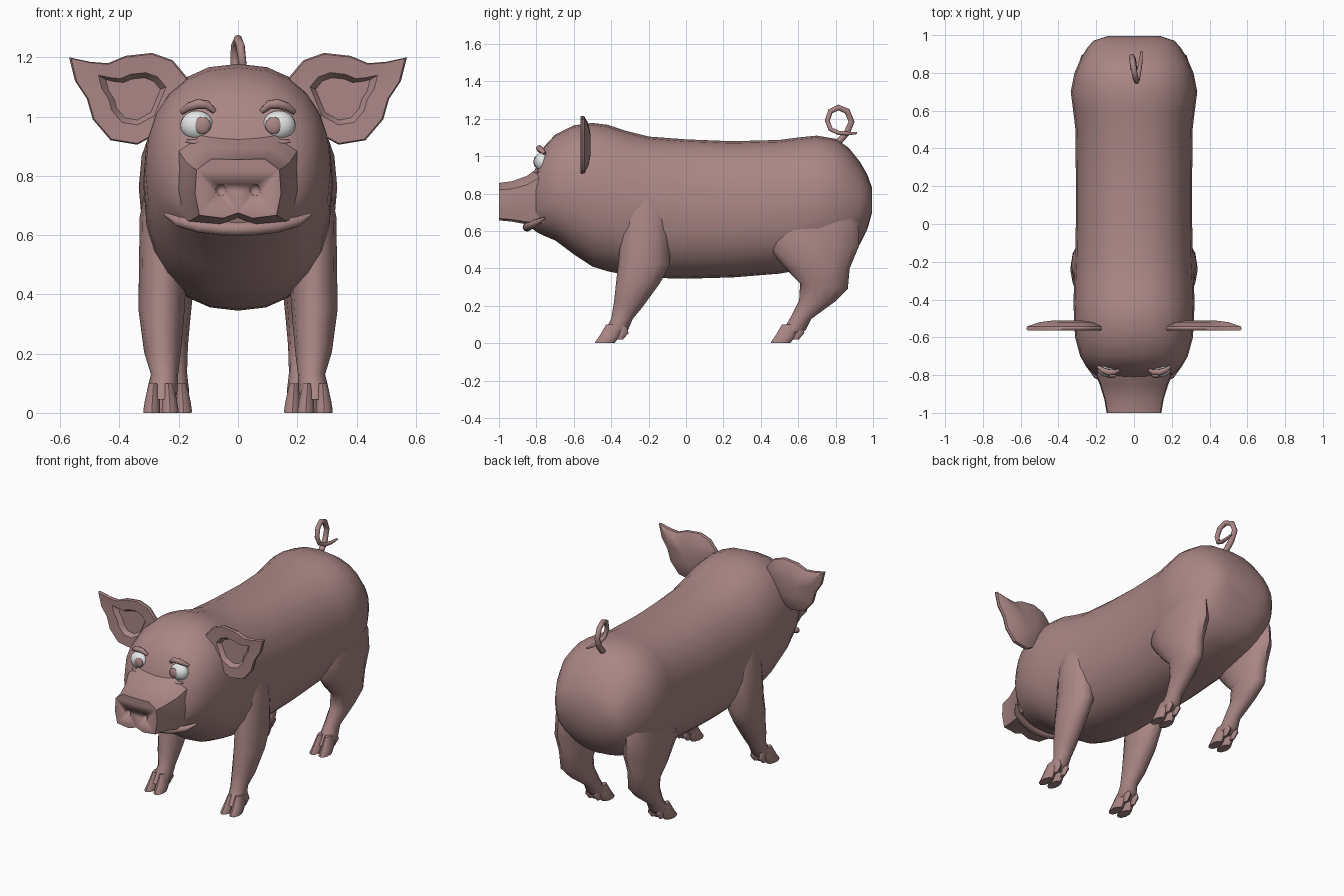
import bpy, bmesh, math
from mathutils import Vector


def material(name, rgb):
    m = bpy.data.materials.new(name)
    m.diffuse_color = (*rgb, 1)
    return m


PINK = material("dusty pink", (0.40, 0.24, 0.235))
WHITE = material("eye white", (0.80, 0.82, 0.81))


def finish(ob, mat, angle=40):
    ob.data.materials.append(mat)
    bpy.ops.object.select_all(action='DESELECT')
    ob.select_set(True)
    bpy.context.view_layer.objects.active = ob
    bpy.ops.object.shade_smooth_by_angle(angle=math.radians(angle))
    return ob


def loft(name, rings, mat=PINK, angle=40):
    """Skin a list of equal-length point rings and cap both ends."""
    bm = bmesh.new()
    vs = [[bm.verts.new(p) for p in r] for r in rings]
    n = len(vs[0])
    for a, b in zip(vs, vs[1:]):
        for i in range(n):
            j = (i + 1) % n
            bm.faces.new((a[i], a[j], b[j], b[i]))
    bm.faces.new(vs[0])
    bm.faces.new(vs[-1])
    bmesh.ops.recalc_face_normals(bm, faces=bm.faces)
    me = bpy.data.meshes.new(name)
    bm.to_mesh(me)
    bm.free()
    ob = bpy.data.objects.new(name, me)
    bpy.context.collection.objects.link(ob)
    return finish(ob, mat, angle)


def tube(name, pts, radii, mat=PINK):
    cu = bpy.data.curves.new(name, 'CURVE')
    cu.dimensions = '3D'
    cu.bevel_depth = 1
    cu.bevel_resolution = 2
    cu.use_fill_caps = True
    sp = cu.splines.new('POLY')
    sp.points.add(len(pts) - 1)
    for p, co, r in zip(sp.points, pts, radii):
        p.co = (*co, 1)
        p.radius = r
    ob = bpy.data.objects.new(name, cu)
    bpy.context.collection.objects.link(ob)
    bpy.ops.object.select_all(action='DESELECT')
    ob.select_set(True)
    bpy.context.view_layer.objects.active = ob
    bpy.ops.object.convert(target='MESH')
    return finish(bpy.context.object, mat, 60)


def ball(name, loc, scale, mat, seg=20):
    bpy.ops.mesh.primitive_uv_sphere_add(segments=seg, ring_count=seg // 2, location=loc)
    ob = bpy.context.object
    ob.name = name
    ob.scale = scale
    return finish(ob, mat, 60)


def spow(v, e):
    return math.copysign(abs(v) ** e, v)


def body_ring(y, lo, hi, w, n=24, e=2 / 2.3):
    c, h = (lo + hi) / 2, (hi - lo) / 2
    return [(w * spow(math.cos(t), e), y, c + h * spow(math.sin(t), e))
            for t in (math.tau * i / n for i in range(n))]


def leg_ring(s, yf, zf, yb, zb, xc, hw, n=12):
    """Oval spanning a front point and a back point."""
    f, b = Vector((s * xc, yf, zf)), Vector((s * xc, yb, zb))
    mid, half = (f + b) / 2, (f - b) / 2
    return [mid + half * math.cos(t) + Vector((hw * math.sin(t), 0, 0))
            for t in (math.tau * i / n for i in range(n))]


# Torso and head in one skin: y, bottom, top, half width
loft("body", [body_ring(*r) for r in [
    (-0.83, 0.62, 0.86, 0.14), (-0.80, 0.595, 0.95, 0.205), (-0.76, 0.575, 1.05, 0.25),
    (-0.70, 0.55, 1.115, 0.285), (-0.60, 0.475, 1.165, 0.312), (-0.50, 0.41, 1.178, 0.318),
    (-0.42, 0.385, 1.168, 0.32), (-0.32, 0.365, 1.135, 0.318), (-0.20, 0.35, 1.105, 0.312),
    (0.0, 0.345, 1.09, 0.308), (0.25, 0.352, 1.08, 0.308), (0.50, 0.372, 1.087, 0.31),
    (0.60, 0.39, 1.10, 0.322), (0.70, 0.41, 1.11, 0.335), (0.80, 0.44, 1.093, 0.315),
    (0.87, 0.47, 1.045, 0.285), (0.93, 0.53, 0.97, 0.25), (0.97, 0.61, 0.90, 0.215),
    (0.995, 0.70, 0.83, 0.14)]], angle=60)

# Snout: faceted nose outline swept back into the face
half = [(0, 0.675), (0.05, 0.657), (0.13, 0.667), (0.145, 0.74), (0.14, 0.82), (0.09, 0.857), (0, 0.855)]
nose = half + [(-x, z) for x, z in half[-2:0:-1]]


def nose_ring(y, kx, kz, cz):
    return [(x * kx, y, cz + (z - 0.757) * kz) for x, z in nose]


snout = loft("snout", [nose_ring(-1.0, 1, 1, 0.757), nose_ring(-0.93, 1.08, 1.08, 0.758),
                       nose_ring(-0.85, 1.25, 1.3, 0.765), nose_ring(-0.79, 1.42, 1.55, 0.785),
                       nose_ring(-0.68, 1.6, 1.8, 0.80)])

# Nostrils cut into the nose
for s in (1, -1):
    cutter = ball("nostril_cutter", (s * 0.057, -1.0, 0.752), (0.02, 0.025, 0.02), PINK, 12)
    cutter.hide_render = True
    cutter.hide_set(True)
    mod = snout.modifiers.new("nostril", 'BOOLEAN')
    mod.operation = 'DIFFERENCE'
    mod.object = cutter

# Lower lip and mouth corners
lip = [(0.245, -0.755, 0.67), (0.20, -0.80, 0.645), (0.13, -0.83, 0.63), (0.06, -0.845, 0.623)]
tube("lower_lip", lip + [(0, -0.85, 0.62)] + [(-x, y, z) for x, y, z in lip[::-1]],
     [0.006, 0.018, 0.023, 0.024, 0.024, 0.024, 0.023, 0.018, 0.006])

# Ear outline in x, z
ear = [(0.17, 1.13), (0.22, 1.19), (0.29, 1.215), (0.38, 1.205), (0.44, 1.18), (0.50, 1.185),
       (0.57, 1.20), (0.55, 1.12), (0.51, 1.06), (0.49, 0.99), (0.43, 0.92), (0.34, 0.905), (0.24, 0.96)]


def ear_ring(s, y, k):
    return [(s * (0.34 + (x - 0.34) * k), y, 1.06 + (z - 1.06) * k) for x, z in ear]


# Leg profiles: front y, z, back y, z, centre x, half width
FRONT_LEG = [(-0.30, 0.82, -0.14, 0.82, 0.25, 0.05), (-0.345, 0.66, -0.09, 0.66, 0.252, 0.08),
             (-0.36, 0.45, -0.085, 0.42, 0.255, 0.08), (-0.37, 0.36, -0.14, 0.32, 0.258, 0.077),
             (-0.385, 0.22, -0.235, 0.19, 0.255, 0.062), (-0.40, 0.13, -0.285, 0.13, 0.248, 0.046),
             (-0.43, 0.075, -0.31, 0.07, 0.256, 0.052), (-0.45, 0.045, -0.35, 0.045, 0.258, 0.045)]
BACK_LEG = [(0.55, 0.80, 0.85, 0.80, 0.24, 0.05), (0.46, 0.62, 0.92, 0.64, 0.235, 0.075),
            (0.45, 0.50, 0.925, 0.52, 0.235, 0.085), (0.54, 0.39, 0.875, 0.40, 0.235, 0.082),
            (0.61, 0.32, 0.865, 0.29, 0.232, 0.07), (0.605, 0.23, 0.80, 0.225, 0.225, 0.056),
            (0.56, 0.14, 0.67, 0.13, 0.215, 0.043), (0.525, 0.08, 0.64, 0.07, 0.215, 0.05),
            (0.50, 0.045, 0.60, 0.045, 0.215, 0.045)]

for s, side in ((1, "left"), (-1, "right")):
    # Ear: recessed cup in front, domed back
    loft(f"ear_{side}", [ear_ring(s, -0.535, 0.46), ear_ring(s, -0.562, 0.57), ear_ring(s, -0.565, 0.97),
                         ear_ring(s, -0.555, 1.0), ear_ring(s, -0.542, 0.98), ear_ring(s, -0.52, 0.7),
                         ear_ring(s, -0.51, 0.35)], angle=35)

    # Eye with iris, brow and lower lid
    ball(f"eyeball_{side}", (s * 0.138, -0.768, 0.97), (0.056, 0.042, 0.05), WHITE)
    ball(f"iris_{side}", (s * 0.12, -0.803, 0.97), (0.028, 0.012, 0.029), PINK)
    tube(f"brow_{side}", [(s * 0.08, -0.775, 1.018), (s * 0.105, -0.785, 1.04), (s * 0.135, -0.785, 1.043),
                          (s * 0.165, -0.775, 1.033), (s * 0.19, -0.755, 1.015)],
         [0.009, 0.015, 0.017, 0.015, 0.009])
    tube(f"lower_lid_{side}", [(s * 0.105, -0.80, 0.922), (s * 0.14, -0.80, 0.912), (s * 0.175, -0.785, 0.917)],
         [0.005, 0.01, 0.005])

    # Legs with two toes and two small rear claws each
    for kind, prof, y0, xc in (("front", FRONT_LEG, -0.487, 0.26), ("back", BACK_LEG, 0.453, 0.215)):
        loft(f"{kind}_leg_{side}", [leg_ring(s, *r) for r in prof], angle=60)
        for k in (-1, 1):
            x = xc + k * 0.031
            loft(f"{kind}_toe_{side}", [leg_ring(s, y0 + a, z, y0 + b, z, x - k * d, w, 10)
                                        for a, b, z, d, w in ((0.06, 0.15, 0.10, 0.006, 0.017),
                                                              (0.025, 0.135, 0.04, 0.002, 0.027),
                                                              (0.002, 0.11, 0.008, 0, 0.030),
                                                              (0, 0.105, 0.0, 0, 0.029))])
            loft(f"{kind}_dewclaw_{side}", [leg_ring(s, y0 + a, z, y0 + b, z, xc + k * 0.027, w, 8)
                                            for a, b, z, w in ((0.12, 0.17, 0.09, 0.012),
                                                               (0.125, 0.18, 0.055, 0.018),
                                                               (0.115, 0.15, 0.02, 0.009))])

# Curled tail
tail = [(0, 0.81, 1.07), (-0.005, 0.86, 1.125), (-0.01, 0.885, 1.185), (-0.008, 0.862, 1.24),
        (0, 0.815, 1.261), (0.008, 0.772, 1.24), (0.014, 0.755, 1.19), (0.02, 0.772, 1.145),
        (0.028, 0.815, 1.125), (0.036, 0.865, 1.121), (0.04, 0.915, 1.124)]
tube("tail", tail, [0.018, 0.017, 0.016, 0.016, 0.015, 0.015, 0.014, 0.013, 0.012, 0.01, 0.006])
